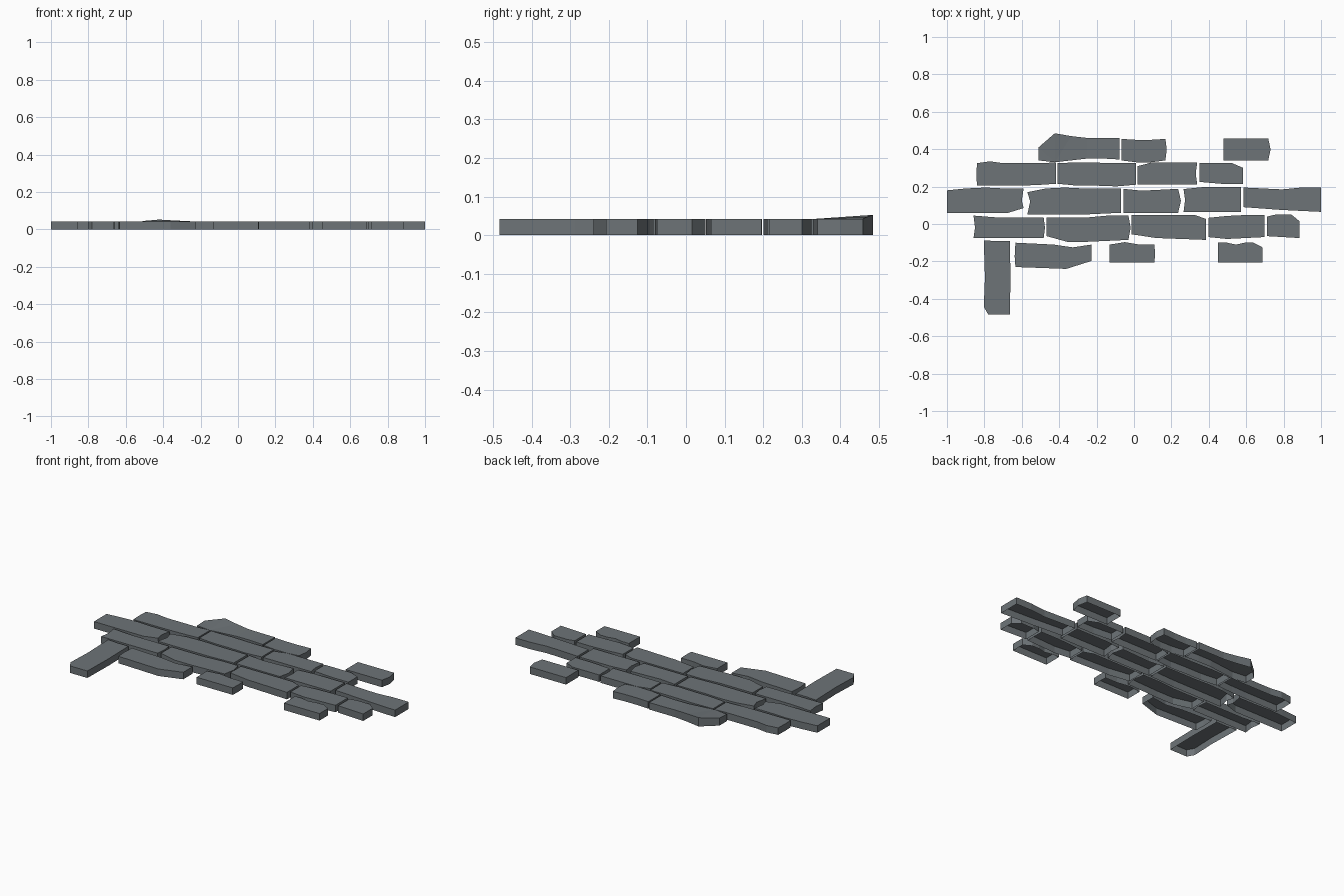
import bpy, bmesh

if "Cube" in bpy.data.objects:
    bpy.data.objects.remove(bpy.data.objects["Cube"])

WALL, TOP, CHAMFER = 0.042, 0.051, 0.012

grey = bpy.data.materials.new("slate grey")
grey.diffuse_color = (0.155, 0.175, 0.187, 1)
grey.use_nodes = True
grey.node_tree.nodes["Principled BSDF"].inputs["Base Color"].default_value = grey.diffuse_color


def stone(name, x0, x1, y0, y1, top=(0, 0), bottom=(0, 0), left=0, right=0, peak=None):
    """Open-bottomed paving stone. top/bottom: edge offsets at even steps from
    left to right, left/right: mid-edge x offsets (all in hundredths)."""
    def edge(y, offs):
        n = len(offs) - 1
        return [(x0 + (x1 - x0) * i / n, y + o / 100) for i, o in enumerate(offs)]

    outline = edge(y0, bottom)
    if right:
        outline.append((x1 + right / 100, (y0 + y1) / 2))
    outline += reversed(edge(y1, top))
    if left:
        outline.append((x0 + left / 100, (y0 + y1) / 2))

    bm = bmesh.new()
    low = [bm.verts.new((x, y, 0)) for x, y in outline]
    high = [bm.verts.new((x, y, WALL)) for x, y in outline]
    n = len(low)
    for i in range(n):
        j = (i + 1) % n
        bm.faces.new((low[i], low[j], high[j], high[i]))
    cap = bm.faces.new(high)
    # worn, chamfered rim
    bmesh.ops.inset_region(bm, faces=[cap], thickness=CHAMFER,
                           depth=TOP - WALL, use_even_offset=True)
    # slightly lifted corner
    if peak:
        for v in bm.verts:
            if v.co.z > 0.01:
                near = max(0, 1 - abs(v.co.x - peak) / 0.2)
                v.co.z += 0.009 * near * max(0, (v.co.y - y0) / (y1 - y0))
    bmesh.ops.triangulate(bm, faces=[f for f in bm.faces if len(f.verts) > 4])
    me = bpy.data.meshes.new(name)
    bm.to_mesh(me)
    bm.free()
    me.materials.append(grey)
    bpy.context.collection.objects.link(bpy.data.objects.new(name, me))


# back row
stone("back_stone_left", -.51, -.077, .34, .46, (-5, 2.5, 1, 0, 0, 0), (0, -1, 0, 1, 1, 0.5), peak=-.42)
stone("back_stone_middle", -.067, .168, .34, .455, (0, -.5, -.5, 0), (0, -1, -1, 0), right=.7)
stone("back_stone_right", .478, .718, .34, .457, right=1.2)

# second row
stone("second_stone_1", -.84, -.418, .205, .325, (0, 1, 0, 0, 0, 0, .5), (0, 0, 0, .3, 1), left=-.2)
stone("second_stone_2", -.408, .01, .205, .326, (0, .4, 0, 0), (1, 0, 0, -.4, .5))
stone("second_stone_3", .02, .338, .21, .33, (-2, 0, 0, 0, 0), right=-.8)
stone("second_stone_4", .35, .584, .215, .325, (0, 0, 0, 0, -2.5), (1, 0, 0))

# middle row, the longest
stone("middle_stone_1", -1, -.59, .06, .19, (-1, 0, .5, 0, 0), (0, 0, 0, 0, 0, 2.5), right=-1)
stone("middle_stone_2", -.57, -.07, .052, .19, (-2, 0, .5, 0, 0, 0), (0, 0, 0, .8), left=1.5)
stone("middle_stone_3", -.055, .236, .06, .188, (0, -1, -.5, 0), right=1.5)
stone("middle_stone_4", .265, .571, .063, .197, (-1, 0, 0, 0), left=.8)
stone("middle_stone_5", .585, .999, .065, .195, (0, -.5, -1, 0, 0), (2.5, 1, 0))

# fourth row
stone("fourth_stone_1", -.858, -.483, -.075, .035, (1, 0, 0, 0), left=.8, right=.7)
stone("fourth_stone_2", -.467, -.03, -.085, .045, (-1, -1, -1, 0, 0), (2, -1, -1, -.5, 0), right=1.2)
stone("fourth_stone_3", -.013, .385, -.08, .047, (0, 0, 0, 0, 0, 0, 0, -2), (2.5, .5, 0, -.5))
stone("fourth_stone_4", .397, .697, -.075, .048, (-1.5, -.5, 0, 0), (.5, -.5, 0, .5))
stone("fourth_stone_5", .712, .885, -.075, .05, (-1, 0, 0, 0, -3.5), (1, 0))

# front row with one upright stone
stone("upright_stone", -.803, -.664, -.483, -.092, (.5, 0, 0), (4, 0, 0, 0, 0, 0, 0), left=.6, right=.4)
stone("front_stone_left", -.634, -.226, -.235, -.11, (1, .5, 0, -1.5, 0), (.5, 0, -.5, 3.8), left=-.4)
stone("front_stone_middle", -.13, .11, -.207, -.11, (0, 1.3, 0, 0), right=.2)
stone("front_stone_right", .45, .687, -.207, -.1, (0, 0, -1, 0, 0, -2.5))
